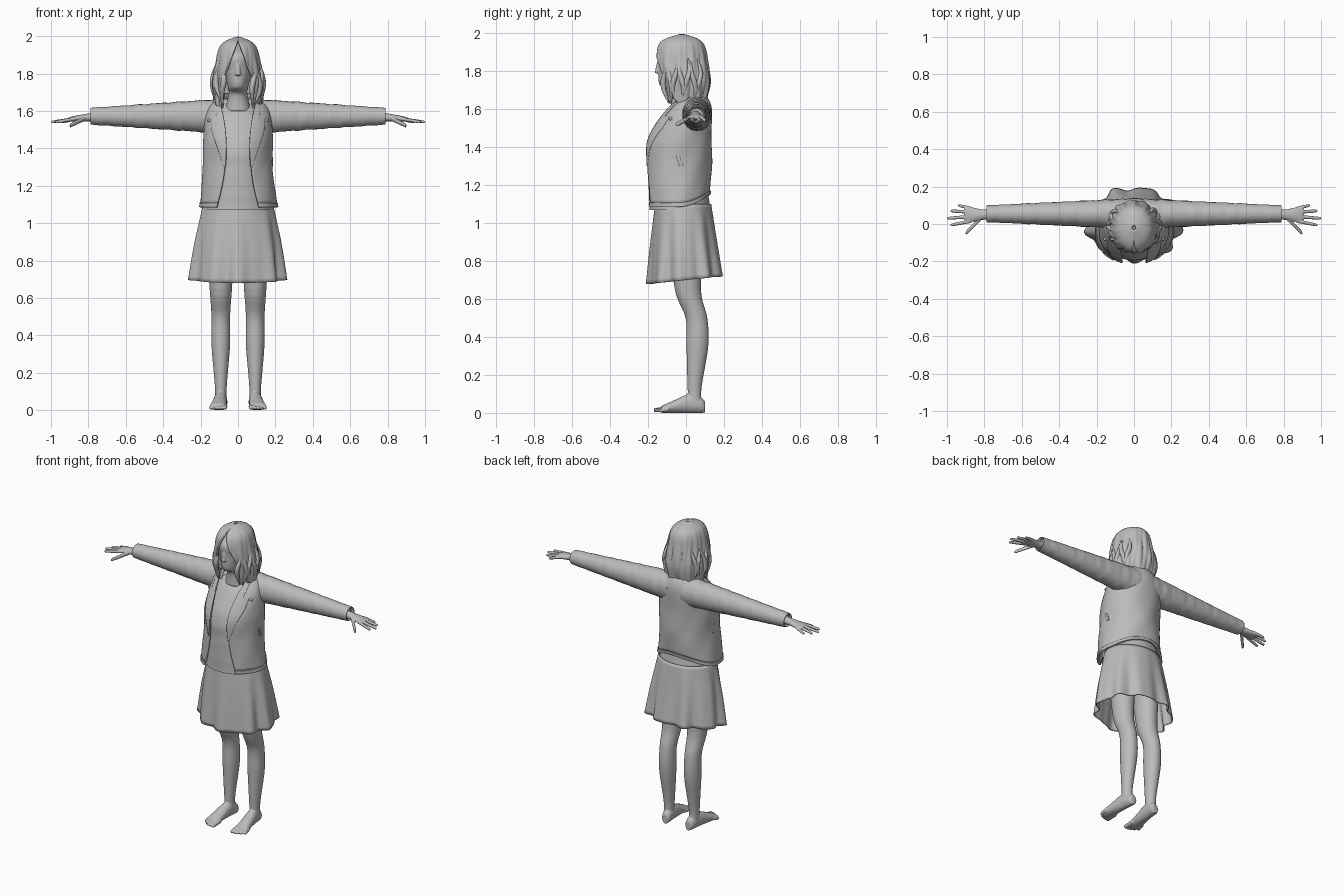
import bpy, bmesh
from math import sin, cos, pi, asin, radians
from mathutils import Matrix, Vector

if "Cube" in bpy.data.objects:
    bpy.data.objects.remove(bpy.data.objects["Cube"])

material = bpy.data.materials.new("plain grey")
material.use_nodes = True
grey = (0.5, 0.5, 0.5, 1)
material.diffuse_color = grey
material.node_tree.nodes["Principled BSDF"].inputs["Base Color"].default_value = grey


def dense(rows, steps=6):
    """Smooth curve through the given stations."""
    out = []
    for i in range(len(rows) - 1):
        before, start, end = rows[max(i - 1, 0)], rows[i], rows[i + 1]
        after = rows[min(i + 2, len(rows) - 1)]
        for k in range(steps):
            t = k / steps
            out.append([b + t / 2 * (c - a + t * (2*a - 5*b + 4*c - d + t * (3*(b - c) + d - a)))
                        for a, b, c, d in zip(before, start, end, after)])
    return out + [list(rows[-1])]


def bridge(bm, rings, closed, caps):
    rings = [[bm.verts.new(point) for point in ring] for ring in rings]
    count = len(rings[0])
    for low, high in zip(rings, rings[1:]):
        for i in range(count if closed else count - 1):
            j = (i + 1) % count
            bm.faces.new((low[i], low[j], high[j], high[i]))
    if caps:
        bm.faces.new(rings[0])
        bm.faces.new(rings[-1])


def tube(bm, axis, rows, sides=24):
    """Closed tube: x, y, z and two radii for each cross-section."""
    rings = []
    for x, y, z, wide, high in dense(rows):
        ring = []
        for i in range(sides):
            angle = 2 * pi * i / sides
            u, v = wide * cos(angle), high * sin(angle)
            ring.append({"x": (x, y + u, z + v), "y": (x + u, y, z + v), "z": (x + u, y + v, z)}[axis])
        rings.append(ring)
    bridge(bm, rings, True, True)


def taper(bm, axis, start, end, radius):
    """Round finger-like shape, thinner toward its end."""
    rows = []
    for t, scale in ((0, 1), (.5, .95), (.94, .8), (1, .4)):
        point = Vector(start).lerp(Vector(end), t)
        rows.append((*point, radius * scale, radius * scale))
    tube(bm, axis, rows, 12)


def ball(bm, place, radius):
    bmesh.ops.create_uvsphere(bm, u_segments=12, v_segments=8, radius=radius, matrix=Matrix.Translation(place))


def nothing(angle, z):
    return 0


def shell(bm, rows, sides=96, gap=None, strip=None, wave=nothing, lift=nothing, grow=1, caps=False):
    """Upright wrap through z, half width, front y, back y; gap opens the front, strip keeps a piece."""
    rings = []
    for z, width, front, back in dense(rows):
        first = asin(min(max(gap(z), 0) / width, .8)) if gap else 0
        last = 2 * pi - first
        if strip:
            first, last = strip(first, z)
        centre, depth = (front + back) / 2, (back - front) / 2
        ring = []
        for i in range(sides):
            angle = first + (last - first) * i / (sides - 1 if gap else sides)
            scale = grow * (1 + wave(angle, z))
            ring.append((width * scale * sin(angle), centre - depth * scale * cos(angle), z + lift(angle, z)))
        rings.append(ring)
    bridge(bm, rings, not gap, caps)


def finish(name, bm, thick=0, voxel=0, mirror=False):
    bmesh.ops.recalc_face_normals(bm, faces=bm.faces[:])
    mesh = bpy.data.meshes.new(name)
    bm.to_mesh(mesh)
    bm.free()
    mesh.materials.append(material)
    part = bpy.data.objects.new(name, mesh)
    bpy.context.collection.objects.link(part)
    bpy.ops.object.select_all(action="DESELECT")
    part.select_set(True)
    bpy.context.view_layer.objects.active = part
    bpy.ops.object.shade_smooth_by_angle(angle=radians(50))
    if thick:
        solid = part.modifiers.new("thickness", "SOLIDIFY")
        solid.thickness, solid.offset = thick, 0
    if voxel:
        blend = part.modifiers.new("blend", "REMESH")
        blend.mode, blend.voxel_size, blend.use_smooth_shade = "VOXEL", voxel, True
        soften = part.modifiers.new("soften", "SMOOTH")
        soften.factor, soften.iterations = .5, 3
    if mirror:
        part.modifiers.new("mirror", "MIRROR")


# Legs and bare feet
bm = bmesh.new()
leg = ((.03, .05, .03), (.13, .045, .032), (.35, .06, .05), (.5, .055, .05), (.65, .01, .06), (.95, 0, .08))
tube(bm, "z", [(.092, y, z, radius, radius * 1.15) for z, y, radius in leg])
foot = ((.1, .03, .02), (.08, .04, .03), (.02, .05, .035), (-.06, .034, .04), (-.13, .018, .046))
tube(bm, "y", [(.095 - y / 10, y, high, wide, high) for y, high, wide in foot])
for i in range(5):
    x, radius = .07 + .019 * i, .014 - .0015 * i
    taper(bm, "y", (x, -.09, .02), (x, -.17 + .002 * i * i, radius), radius)
finish("legs", bm, voxel=.005, mirror=True)


# Skirt with pleats growing toward the hem
def pleats(angle, z):
    return max(1.1 - z, 0) * (.14 * sin(9 * angle + 1) + .07 * sin(14 * angle + 2))


bm = bmesh.new()
shell(bm, [(1.1, .185, -.16, .13), (.9, .225, -.18, .16), (.7, .25, -.195, .19)], 160, wave=pleats,
      lift=lambda angle, z: (z - 1.1) * cos(angle) / 20)
finish("skirt", bm, thick=.006)

# Shirt, filling the jacket and showing below it at the back
torso = [(1.1, .2, -.21, .12), (1.3, .18, -.21, .13), (1.45, .18, -.2, .13), (1.6, .16, -.11, .13), (1.67, .09, -.04, .1)]


def shirt_hem(angle, z):
    return max(0, -cos(angle)) * max(0, 1.22 - z) * 1.5 + .01 * sin(60 * z) * max(0, cos(angle))


bm = bmesh.new()
shell(bm, torso, grow=.9, wave=shirt_hem, lift=lambda angle, z: -.03, caps=True)
finish("shirt", bm)


# Jacket body, open at the front, hem rising at the back
def opening(z):
    return .065 + (z - 1.4) ** 2 / 2


def creases(angle, z):
    return .012 * sin(3 * angle + 14 * z) + .008 * sin(7 * angle - 20 * z)


def raised(angle, z):
    return .07 * max(0, -cos(angle)) ** 2 * max(0, 1 - (z - 1.1) * 4)


bm = bmesh.new()
shell(bm, torso, gap=opening, wave=creases, lift=raised)
finish("jacket_body", bm, thick=.012)

# Rolled hem band
bm = bmesh.new()
shell(bm, dense(torso)[:2], gap=opening, wave=creases, lift=lambda a, z: raised(a, z) - .015, grow=1.03)
finish("jacket_hem", bm, thick=.012)

# Lapels widening up to a notch, and slanted side pockets
for side, label in ((1, "left"), (-1, "right")):
    def lapel(edge, z):
        width = .45 * min(1, max(0, z - 1.3) * 5) - (.25 if z > 1.56 else 0)
        return side * (edge - .03), side * (edge + .02 + width)

    def pocket(edge, z):
        middle = 1.6 - 2 * (z - 1.33)
        return side * (middle - .05), side * (middle + .05)

    bm = bmesh.new()
    shell(bm, dense(torso)[6:22], 10, gap=opening, strip=lapel, grow=1.035)
    finish(label + "_lapel", bm, thick=.008)
    bm = bmesh.new()
    shell(bm, dense(torso)[6:9], 6, gap=opening, strip=pocket, grow=1.02)
    finish(label + "_pocket", bm, thick=.008)

# Collar round the back of the neck
bm = bmesh.new()
shell(bm, [(1.62, .13, -.09, .12), (1.69, .09, -.05, .09)], gap=lambda z: .08)
finish("collar", bm, thick=.012)

# Lapel studs
bm = bmesh.new()
ball(bm, (.155, -.08, 1.55), .009)
finish("studs", bm, mirror=True)

# Sleeves tapering to the wrist, with soft folds and a tucked cuff
bm = bmesh.new()
sleeve = []
for i in range(31):
    t = i / 30
    fold = .03 * sin(55 * t) * sin(12 * t)
    sleeve.append((.05 + .735 * t, .055, 1.572, (.08 - .035 * t) * (1 + fold), (.095 - .05 * t) * (1 - fold)))
sleeve += [(.788, .055, 1.572, .04, .04), (.77, .055, 1.572, .034, .034)]
tube(bm, "x", sleeve)
finish("sleeves", bm, mirror=True)

# Hands: palm, four fingers and thumb
bm = bmesh.new()
palm = ((.75, .03, .024), (.81, .028, .021), (.88, .042, .015), (.905, .038, .01))
tube(bm, "x", [(x, .05, 1.57 - (x - .75) / 10, wide, high) for x, wide, high in palm])
for root, reach, tip in ((.016, .98, -.006), (.04, 1, .03), (.063, .98, .07), (.083, .94, .1)):
    taper(bm, "x", (.87, root, 1.558), (reach, tip, 1.54), .01)
taper(bm, "x", (.82, .03, 1.56), (.9, -.05, 1.52), .014)
finish("hands", bm, voxel=.004, mirror=True)

# Head and neck with blended nose, lips, eyes and brows
bm = bmesh.new()
shell(bm, [(1.6, .07, -.08, .06), (1.69, .05, -.085, .05), (1.73, .055, -.14, .06), (1.82, .077, -.145, .085),
           (1.9, .08, -.145, .08), (1.96, .02, -.05, .01)], caps=True)
taper(bm, "z", (0, -.15, 1.79), (0, -.138, 1.86), .015)
for side in (1, -1):
    for z in (1.765, 1.754):
        taper(bm, "x", (0, -.138, z), (side * .028, -.125, z), .008)
    taper(bm, "x", (side * .01, -.14, 1.855), (side * .06, -.11, 1.85), .009)
    ball(bm, (side * .032, -.122, 1.832), .013)
finish("head", bm, voxel=.004)


# Hair: shell parted in the middle, with wavy strands
def strands(angle, z):
    return min(1, (2 - z) * 6) * (.03 * sin(11 * angle + 9 * z) + .02 * sin(23 * angle - 14 * z))


bm = bmesh.new()
shell(bm, [(1.99, .01, -.03, -.01), (1.95, .085, -.13, .08), (1.85, .113, -.155, .107), (1.74, .13, -.135, .12),
           (1.64, .12, -.11, .1)], 140, gap=lambda z: min(.08, (1.97 - z) * .4), wave=strands,
      lift=lambda angle, z: max(0, 1.75 - z) * sin(8 * angle) / 5)
finish("hair", bm, thick=.014)

# Loose locks framing the face and resting on the shoulders
bm = bmesh.new()
for i in range(7):
    for side in (1, -1):
        angle = side * (.7 + i / 4)
        lock = []
        for k in range(7):
            t = k / 6
            sway = angle + .1 * sin(6 * t + 3 * i + side)
            spread, radius = .11 + .025 * sin(pi * t), .003 + .012 * sin(pi * t)
            lock.append((spread * sin(sway), -.01 - spread * cos(sway), 1.87 - .24 * t, radius, radius))
        tube(bm, "z", lock, 10)
finish("hair_locks", bm)
